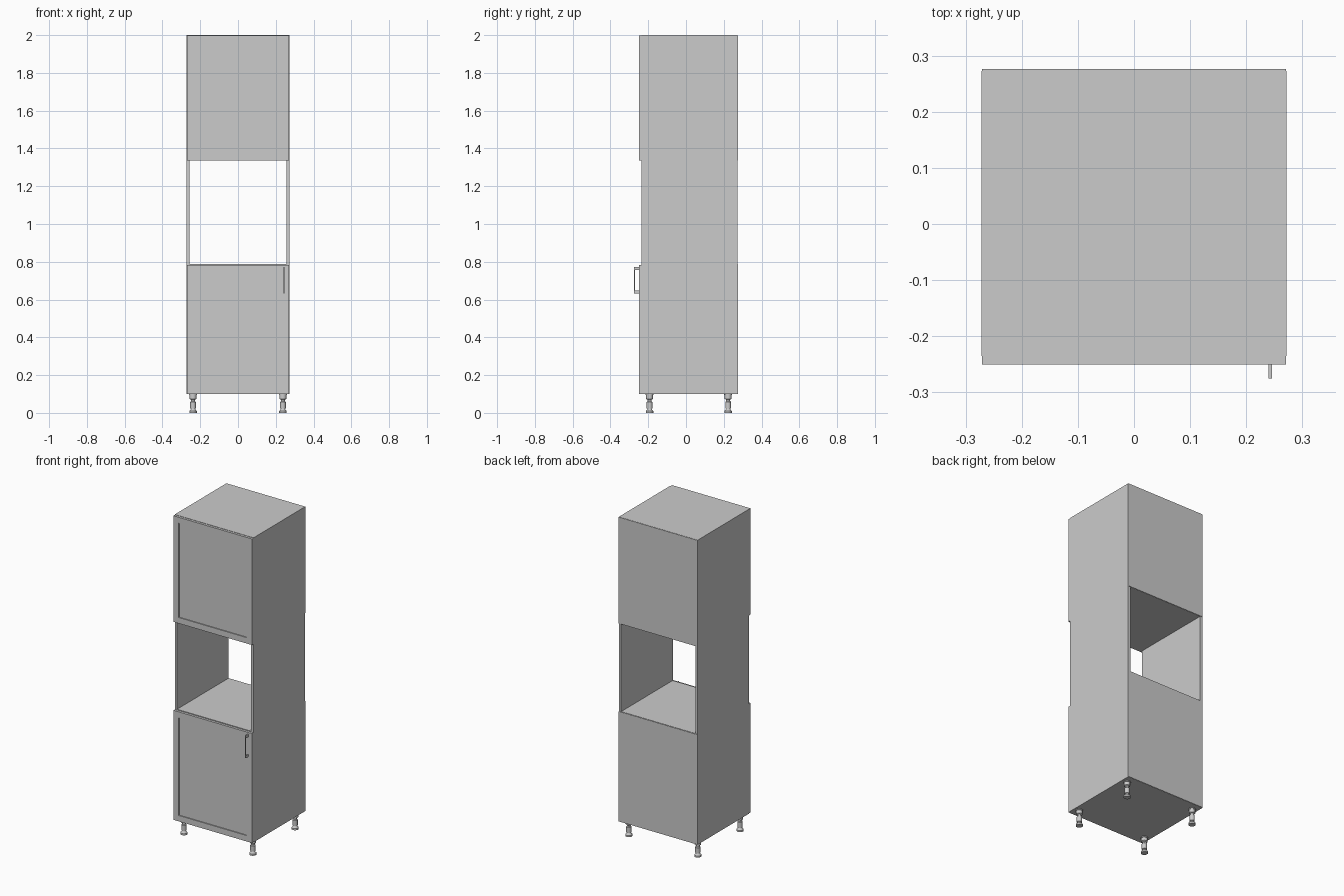
import bpy, bmesh, math
from mathutils import Vector

if "Cube" in bpy.data.objects:
    bpy.data.objects.remove(bpy.data.objects["Cube"])

W = 0.272            # half width
T = 0.016            # board thickness
YF, YB = -0.235, 0.273


def finish(name, bm):
    bmesh.ops.recalc_face_normals(bm, faces=bm.faces)
    me = bpy.data.meshes.new(name)
    bm.to_mesh(me)
    bm.free()
    ob = bpy.data.objects.new(name, me)
    bpy.context.collection.objects.link(ob)
    return ob


def cube_bm(lo, hi):
    bm = bmesh.new()
    bmesh.ops.create_cube(bm, size=1)
    for v in bm.verts:
        v.co = Vector([lo[i] if v.co[i] < 0 else hi[i] for i in range(3)])
    return bm


def box(name, lo, hi):
    return finish(name, cube_bm(lo, hi))


def door(name, z0, z1):
    # slab with a framed, recessed front panel
    bm = cube_bm((-W + 0.001, -0.25, z0), (W - 0.001, YF, z1))
    bm.normal_update()
    front = min(bm.faces, key=lambda f: f.calc_center_median().y)
    bmesh.ops.inset_region(bm, faces=[front], thickness=0.052)
    ext = bmesh.ops.extrude_discrete_faces(bm, faces=[front])["faces"]
    bmesh.ops.translate(bm, verts=ext[0].verts, vec=(0, 0.006, 0))
    return finish(name, bm)


def lathe(name, profile, loc, n=20):
    bm = bmesh.new()
    rings = []
    for r, z in profile:
        rings.append([bm.verts.new((r * math.cos(2 * math.pi * i / n),
                                    r * math.sin(2 * math.pi * i / n), z)) for i in range(n)])
    for a, b in zip(rings, rings[1:]):
        for i in range(n):
            j = (i + 1) % n
            bm.faces.new((a[i], a[j], b[j], b[i]))
    bm.faces.new(rings[0])
    bm.faces.new(rings[-1])
    ob = finish(name, bm)
    ob.location = loc
    for o in bpy.context.selected_objects:
        o.select_set(False)
    ob.select_set(True)
    bpy.context.view_layer.objects.active = ob
    bpy.ops.object.shade_smooth_by_angle(angle=math.radians(35))
    return ob


# carcass sides
for s, side in ((-1, "left"), (1, "right")):
    xs = sorted((s * W, s * (W - T)))
    box(side + "_side_panel", (xs[0], YF, 0.1), (xs[1], YB, 2.0))

# horizontal boards
for name, z in (("bottom_panel", 0.1), ("oven_shelf", 0.773),
                ("upper_shelf", 1.335), ("top_panel", 2.0 - T)):
    box(name, (-W + T, YF, z), (W - T, YB, z + T))

# thin back panels
for name, z0, z1 in (("lower_back_panel", 0.101, 0.787), ("upper_back_panel", 1.336, 1.999)):
    box(name, (-W + 0.001, YB, z0), (W - 0.001, YB + 0.003, z1))

# doors
door("lower_door", 0.101, 0.784)
door("upper_door", 1.336, 1.998)

# handle: slim bar on two mounts
HX = 0.243
box("handle_bar", (HX - 0.003, -0.275, 0.633), (HX + 0.003, -0.271, 0.773))
for name, z0, z1 in (("handle_mount_lower", 0.633, 0.647), ("handle_mount_upper", 0.757, 0.773)):
    box(name, (HX - 0.003, -0.272, z0), (HX + 0.003, -0.249, z1))

# adjustable legs
PROFILE = [(0.020, 0), (0.020, 0.010), (0.013, 0.017), (0.011, 0.022), (0.015, 0.024),
           (0.015, 0.058), (0.011, 0.062), (0.011, 0.070), (0.018, 0.074),
           (0.018, 0.094), (0.021, 0.095), (0.021, 0.1)]
for side, x in (("left", -0.238), ("right", 0.238)):
    for end, y in (("front", -0.193), ("back", 0.223)):
        lathe(f"{end}_{side}_leg", PROFILE, (x, y, 0))
